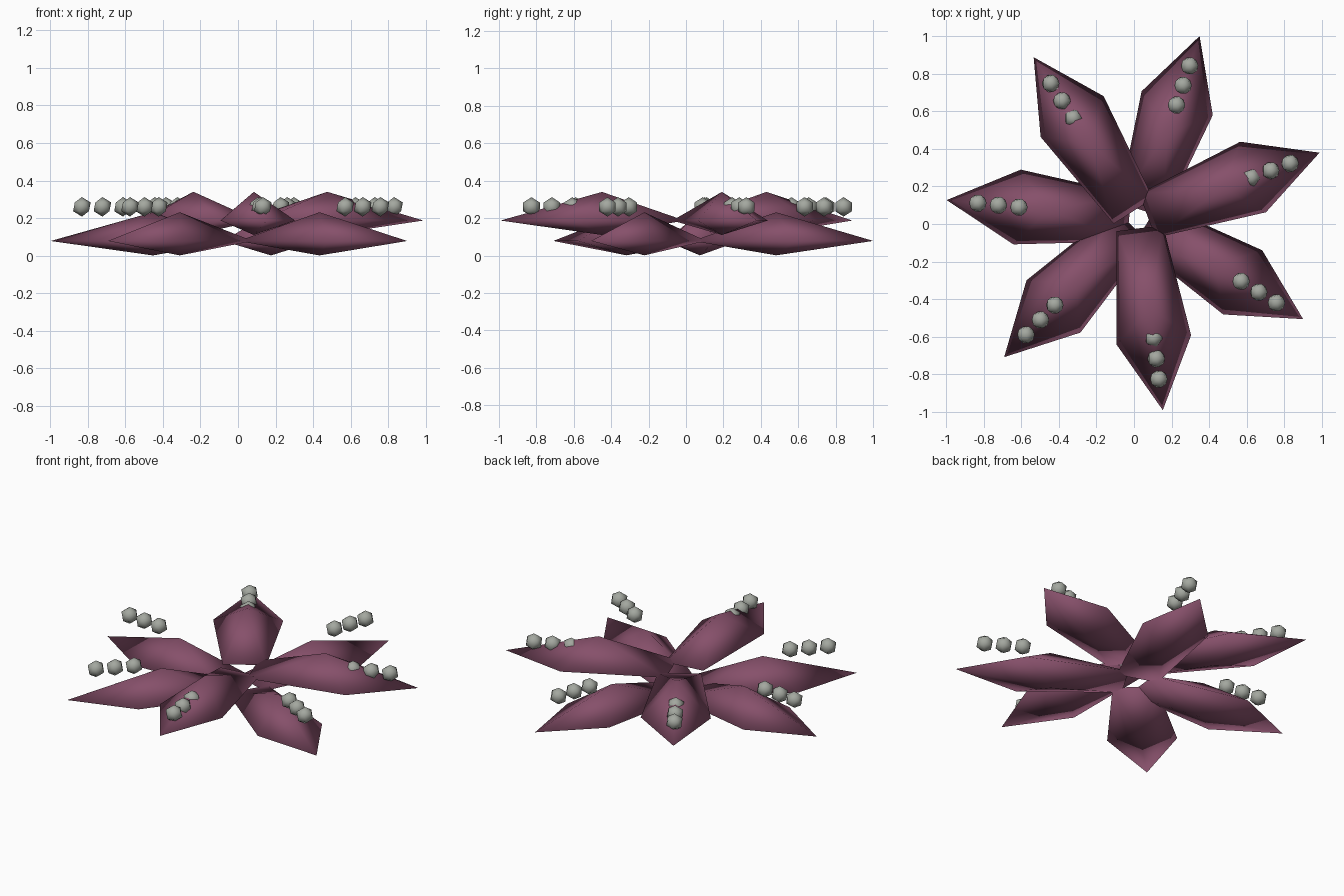
import bpy
import bmesh
from math import radians, pi
from mathutils import Matrix, Vector

old = bpy.data.objects.get("Cube")
if old:
    bpy.data.objects.remove(old, do_unlink=True)


def make_material(name, rgb):
    mat = bpy.data.materials.new(name)
    mat.use_nodes = True
    mat.diffuse_color = (*rgb, 1)
    mat.node_tree.nodes["Principled BSDF"].inputs["Base Color"].default_value = (*rgb, 1)
    return mat


plum = make_material("plum", (0.24, 0.08, 0.145))
pale_grey = make_material("pale grey", (0.37, 0.39, 0.35))

PETALS = 7
START = radians(20.1)
CENTRE = Vector((0.024, 0.027, 0))
HIGH, LOW = 0.187, 0.078
OUTLINE = [(0.05, -0.125), (0.65, -0.2), (1.027, 0), (0.65, 0.2), (0.05, 0.125)]
PEAK, RISE, DROP = 0.48, 0.153, 0.077


def finish(bm, name, mat):
    bmesh.ops.recalc_face_normals(bm, faces=bm.faces)
    for face in bm.faces:
        face.smooth = True
    mesh = bpy.data.meshes.new(name)
    bm.to_mesh(mesh)
    bm.free()
    mesh.materials.append(mat)
    obj = bpy.data.objects.new(name, mesh)
    bpy.context.collection.objects.link(obj)
    return obj


# Petal: a flat pointed rim joined to one peak above and one below
def petal(name, placement):
    bm = bmesh.new()
    rim = [bm.verts.new((x, y, 0)) for x, y in OUTLINE]
    top = bm.verts.new((PEAK, 0, RISE))
    bottom = bm.verts.new((PEAK, 0, -DROP))
    for a, b in zip(rim, rim[1:] + rim[:1]):
        bm.faces.new((a, b, top))
        bm.faces.new((b, a, bottom))
    bm.transform(placement)
    return finish(bm, name, plum)


# Bead: a small twenty-sided ball
def bead(name, position):
    bm = bmesh.new()
    bmesh.ops.create_icosphere(bm, subdivisions=1, radius=0.052,
                               matrix=Matrix.Translation(position))
    return finish(bm, name, pale_grey)


# Ring of petals, alternating in height, with three beads over each
for i in range(PETALS):
    turn = Matrix.Rotation(START + i * 2 * pi / PETALS, 4, 'Z')
    height = HIGH if i % 2 == 0 and i < PETALS - 1 else LOW
    if i == PETALS - 2:
        height = HIGH
    if i == PETALS - 3:
        height = LOW
    petal(f"petal_{i + 1}", Matrix.Translation(CENTRE + Vector((0, 0, height))) @ turn)
    for j in range(3):
        spot = turn @ Vector((0.64 + 0.11 * j, 0, 0.26))
        bead(f"bead_{i + 1}_{j + 1}", CENTRE + spot)
